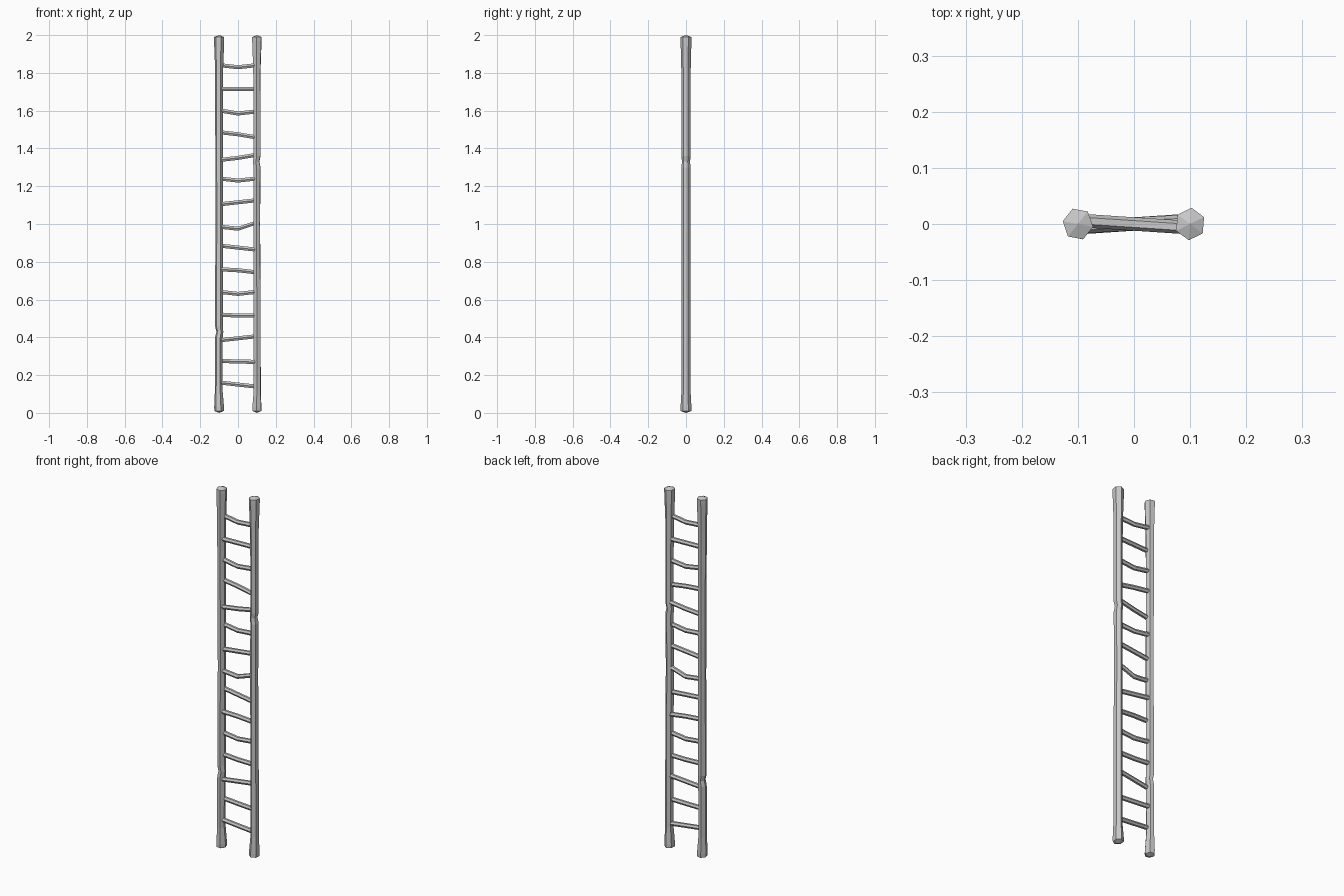
import bpy, bmesh, math
from mathutils import Vector

cube = bpy.data.objects.get("Cube")
if cube:
    bpy.data.objects.remove(cube, do_unlink=True)

grey = bpy.data.materials.new("light_grey")
grey.use_nodes = True
grey.diffuse_color = (0.58, 0.58, 0.58, 1)
grey.node_tree.nodes["Principled BSDF"].inputs["Base Color"].default_value = grey.diffuse_color


def lathe(name, rings, sides, across, tip=0.0):
    """Skin rings of (centre, radius u, radius v, turn); across gives the ring axes."""
    u, v = across
    axis = u.cross(v)
    bm = bmesh.new()
    loops = []
    for c, ru, rv, turn in rings:
        angles = [turn + math.tau * i / sides for i in range(sides)]
        loops.append([bm.verts.new(c + u * ru * math.cos(a) + v * rv * math.sin(a)) for a in angles])
    for a, b in zip(loops, loops[1:]):
        for i in range(sides):
            j = (i + 1) % sides
            bm.faces.new((a[i], a[j], b[j], b[i]))
    # Faceted, slightly raised end caps
    for loop, centre, way in ((loops[0], rings[0][0], -1), (loops[-1], rings[-1][0], 1)):
        peak = bm.verts.new(centre + axis * tip * way)
        for i in range(sides):
            bm.faces.new((loop[i], loop[(i + 1) % sides], peak))
    bmesh.ops.recalc_face_normals(bm, faces=bm.faces)
    mesh = bpy.data.meshes.new(name)
    bm.to_mesh(mesh)
    bm.free()
    mesh.materials.append(grey)
    obj = bpy.data.objects.new(name, mesh)
    bpy.context.collection.objects.link(obj)


X, Y, Z = Vector((1, 0, 0)), Vector((0, 1, 0)), Vector((0, 0, 1))


def post(name, side, notch, turn):
    """Upright pole with flared ends and a small nick on its outer side."""
    # height, radius, sideways offset
    profile = [(0.01, 0.026, 0), (0.03, 0.027, 0), (0.12, 0.021, 0.002),
               (0.7, 0.021, 0.001), (1.0, 0.02, -0.001), (1.65, 0.021, 0.001),
               (1.82, 0.022, 0), (1.97, 0.028, 0), (1.99, 0.028, 0)]
    profile += [(notch - 0.03, 0.021, 0.001), (notch, 0.019, -0.004), (notch + 0.03, 0.021, 0.001)]
    rings = [(Vector((side * (0.1 + off), 0, z)), r * 0.98, min(r * 1.14, 0.029), turn)
             for z, r, off in sorted(profile)]
    lathe(name, rings, 6, (X, Y), 0.01)


post("right_post", -1, 0.43, math.radians(-10))
post("left_post", 1, 1.33, math.radians(25))

# Crooked rungs: height at the right end, middle and left end
rungs = [(.16, .15, .14), (.275, .272, .27), (.385, .395, .405), (.52, .515, .515),
         (.64, .63, .64), (.76, .755, .745), (.885, .875, .865), (.985, .975, 1.005),
         (1.105, 1.115, 1.125), (1.24, 1.23, 1.24), (1.34, 1.35, 1.365),
         (1.485, 1.475, 1.46), (1.6, 1.585, 1.595), (1.715, 1.715, 1.715),
         (1.84, 1.83, 1.84)]
for n, heights in enumerate(rungs):
    slant = 0.006 * math.cos(n * 2.4 + 1)
    rings = [(Vector((x, slant * x / 0.09, z)), 0.012, 0.0125, 0)
             for x, z in zip((-0.09, 0, 0.09), heights)]
    lathe(f"rung_{n + 1}", rings, 6, (Y, Z))
